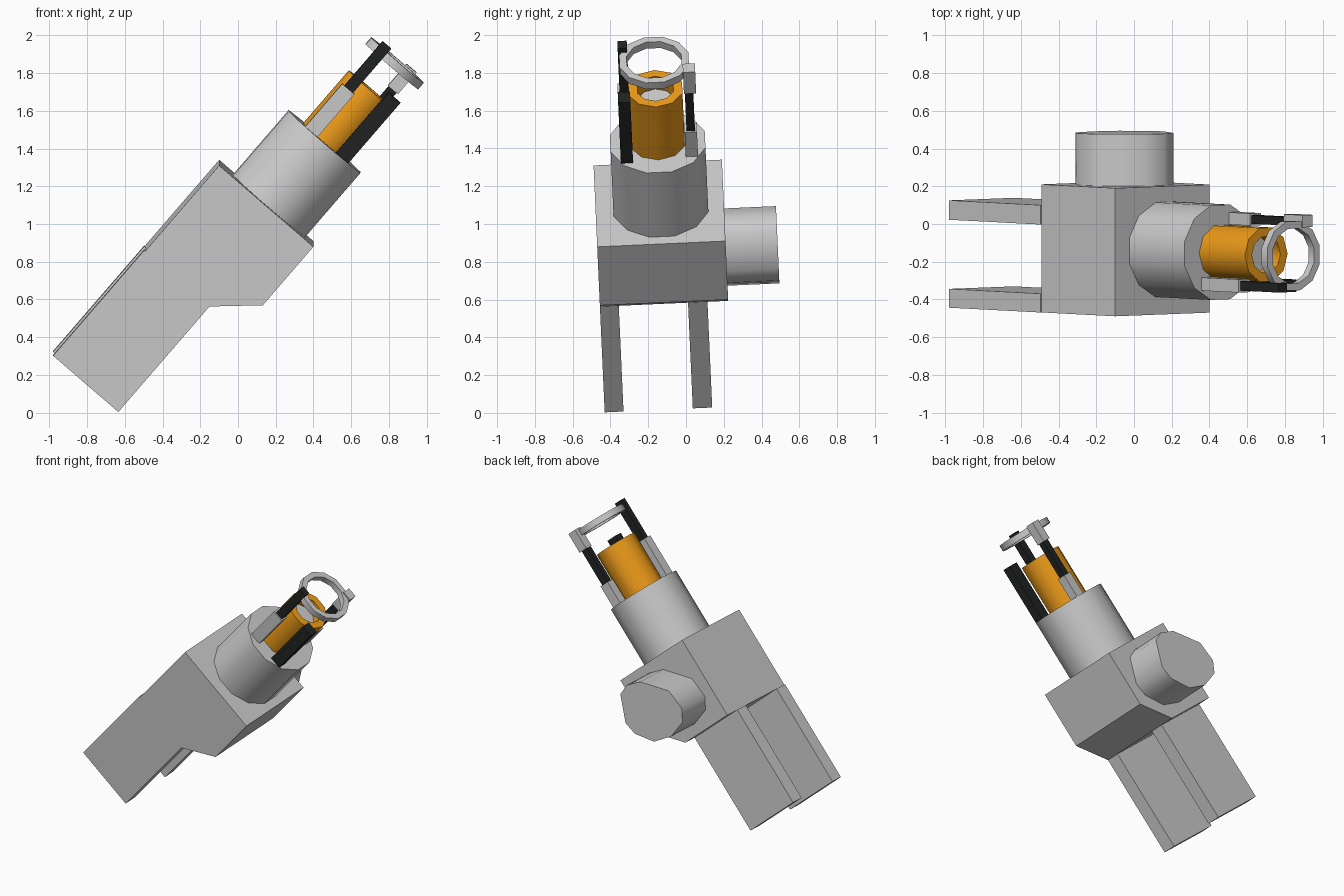
import bpy, bmesh, math
from mathutils import Matrix

if "Cube" in bpy.data.objects:
    bpy.data.objects.remove(bpy.data.objects["Cube"])

# Local frame: x runs along the barrel, y across, z upward; tilted into place at the end
FRAME = (Matrix.Rotation(math.radians(2.58), 4, 'X')
         @ Matrix.Translation((0.15, 0, 1.115))
         @ Matrix.Rotation(math.radians(-49.2), 4, 'Y'))
CY, CV = -0.085, -0.02   # barrel axis


def material(name, rgb):
    m = bpy.data.materials.new(name)
    m.diffuse_color = (*rgb, 1)
    m.use_nodes = True
    m.node_tree.nodes["Principled BSDF"].inputs["Base Color"].default_value = m.diffuse_color
    return m


ORANGE = material("orange", (0.85, 0.33, 0.01))
BLACK = material("black", (0.015, 0.017, 0.017))


def finish(name, bm, mat=None, smooth=False):
    bmesh.ops.recalc_face_normals(bm, faces=bm.faces)
    bm.transform(FRAME)
    me = bpy.data.meshes.new(name)
    bm.to_mesh(me)
    bm.free()
    ob = bpy.data.objects.new(name, me)
    bpy.context.collection.objects.link(ob)
    if mat:
        me.materials.append(mat)
    if smooth:
        bpy.context.view_layer.objects.active = ob
        ob.select_set(True)
        bpy.ops.object.shade_smooth_by_angle(angle=math.radians(50))
        ob.select_set(False)
    return ob


def prism(name, pts, y0, y1, mat=None, smooth=False):
    """Extrude a side profile across y."""
    bm = bmesh.new()
    f = bm.faces.new([bm.verts.new((u, y0, v)) for u, v in pts])
    ext = bmesh.ops.extrude_face_region(bm, geom=[f])["geom"]
    bmesh.ops.translate(bm, vec=(0, y1 - y0, 0),
                        verts=[g for g in ext if isinstance(g, bmesh.types.BMVert)])
    return finish(name, bm, mat, smooth)


def bar(name, u, y, v, mat=None):
    return prism(name, [(u[0], v[0]), (u[1], v[0]), (u[1], v[1]), (u[0], v[1])], *y, mat)


def tube(name, u0, u1, r, n, hole=0, mat=None, v=CV):
    """Cylinder along the barrel axis, hollow when hole > 0."""
    bm = bmesh.new()

    def loop(u, rad):
        return [bm.verts.new((u, CY + rad * math.cos((i + .5) * math.tau / n),
                              v + rad * math.sin((i + .5) * math.tau / n))) for i in range(n)]
    loops = [loop(u0, r), loop(u1, r)]
    if hole:
        loops += [loop(u1, hole), loop(u0, hole)]
        pairs = list(zip(loops, loops[1:] + loops[:1]))
    else:
        pairs = [(loops[0], loops[1])]
        for l in loops:
            bm.faces.new(l)
    for a, b in pairs:
        for i in range(n):
            j = (i + 1) % n
            bm.faces.new((a[i], a[j], b[j], b[i]))
    return finish(name, bm, mat, True)


# Main body with chamfered underside
prism("body", [(0, .33), (0, -.33), (-.41, -.33), (-.60, -.12), (-.60, .33)], -.43, .25)

# Two rear plates
for name, y in (("front_rear_plate", (-.43, -.33)), ("back_rear_plate", (.037, .14))):
    bar(name, (-1.34, -.60), y, (-.12, .337))

# Side knob
prism("side_knob", [(.223, -.151), (.039, -.244), (-.059, -.222), (-.175, -.111), (-.209, .044),
                    (-.17, .197), (-.088, .255), (.06, .237), (.22, .058), (.251, -.061)]
      and [(u - .318, v - .01) for u, v in
           [(.223, -.151), (.039, -.244), (-.059, -.222), (-.175, -.111), (-.209, .044),
            (-.17, .197), (-.088, .255), (.06, .237), (.22, .058), (.251, -.061)]],
      .25, .525, None, True)

# Barrel, orange muzzle with recessed plug, and front ring
tube("barrel", 0, .45, .26, 12)
tube("muzzle", .45, .82, .15, 10, .1, ORANGE)
tube("muzzle_plug", .45, .73, .1, 10)
tube("front_ring", .985, 1.03, .19, 12, .15, v=-.03)

# Upper front arm: sleeve and rod
bar("front_sleeve", (.45, .75), (-.285, -.215), (.03, .115))
bar("front_rod", (.75, 1.06), (-.275, -.225), (.04, .1), BLACK)

# Lower back arm: sleeve, rod and clamp
bar("back_sleeve", (.45, .62), (.06, .125), (-.155, -.08))
bar("back_rod", (.62, .9), (.07, .115), (-.145, -.09), BLACK)
bar("back_clamp", (.89, 1.04), (.065, .13), (-.155, -.085))

# Short black rail beside the muzzle
bar("side_rail", (.45, .875), (-.285, -.22), (-.185, -.1), BLACK)
